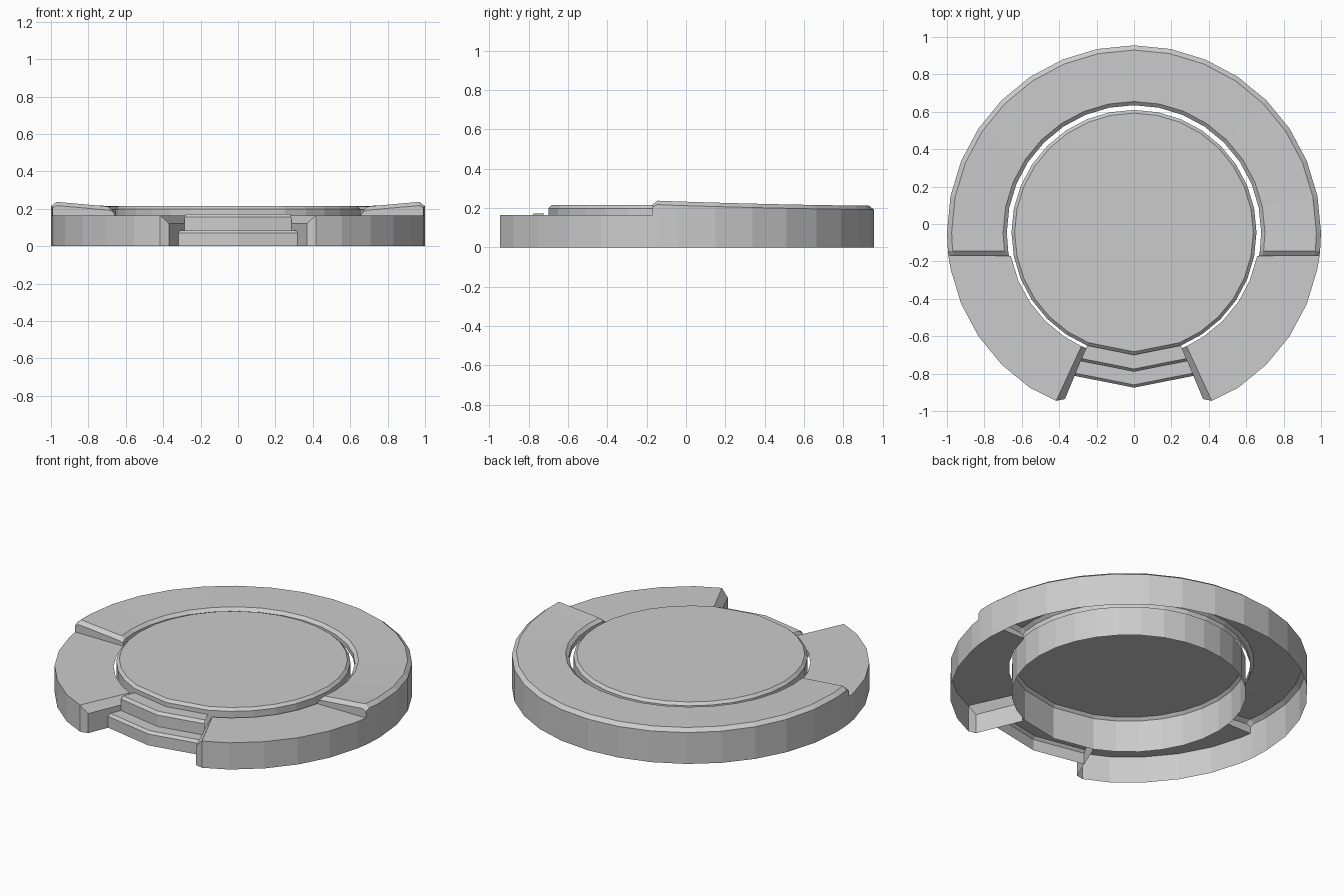
import bpy, bmesh
from math import sin, cos, radians, acos, degrees

if "Cube" in bpy.data.objects:
    bpy.data.objects.remove(bpy.data.objects["Cube"])

CY = -0.045          # centre of all arcs
STEP = 11.25         # 32-sided circle


def pt(r, z, t):
    """Polar point, t in degrees clockwise from the back (+y)."""
    return (r * sin(radians(t)), CY + r * cos(radians(t)), z)


def angle_at(r, y):
    return degrees(acos((y - CY) / r))


def loft(name, rows):
    """Skin the right half through rows of points, then mirror it."""
    bm = bmesh.new()
    grid = [[bm.verts.new(p) for p in row] for row in rows]
    for a, b in zip(grid, grid[1:]):
        for j in range(len(a) - 1):
            bm.faces.new((a[j], a[j + 1], b[j + 1], b[j]))
    bmesh.ops.remove_doubles(bm, verts=bm.verts, dist=0.0005)
    me = bpy.data.meshes.new(name)
    bm.to_mesh(me)
    bm.free()
    ob = bpy.data.objects.new(name, me)
    bpy.context.collection.objects.link(ob)
    m = ob.modifiers.new("mirror", 'MIRROR')
    m.use_clip = True
    return ob


def raised(zo):
    return [(1, 0), (1, zo - 0.02), (0.975, zo), (0.70, 0.212), (0.68, 0.195), (0.68, 0.165)]


# Ring: raised rear part, its outer edge rising towards the front ends
rows = []
for i in range(9):
    t = i * STEP
    zo = 0.212 + 0.025 * ((1 - cos(radians(t))) / 1.12) ** 1.5
    rows.append([pt(r, z, t) for r, z in raised(zo)])

# Bevelled end of the raised part, cut straight across
rows.append([pt(r, z, angle_at(r, -0.145)) for r, z in raised(0.237)])
lip = [(1, 0), (1, 0.205), (0.975, 0.217), (0.70, 0.192), (0.68, 0.185), (0.68, 0.165)]
rows.append([pt(r, z, angle_at(r, -0.17)) for r, z in lip])
low = [(1, 0), (1, 0.165), (0.975, 0.165), (0.70, 0.165), (0.67, 0.165), (0.67, 0.165)]
rows.append([pt(r, z, angle_at(r, -0.17)) for r, z in low])

# Low front part of the ring and its bevelled end wall beside the steps
for i in range(9, 14):
    rows.append([pt(r, z, i * STEP) for r, z in low])
rows.append([pt(min(r, 0.992), z, 155.2) for r, z in low])
rows.append([pt(min(r, 0.964), min(z, 0.12), 157.5) for r, z in low])
rows.append([pt(min(r, 0.964), 0, 157.5) for r, z in low])
loft("outer_ring", rows)

# Central platform, hollow underneath, with a coarser front edge
disc = [(0.655, 0), (0.655, 0.198), (0.638, 0.214), (0, 0.214)]
turns = [i * STEP for i in range(15)] + [180]
loft("platform", [[pt(r, z, t) for r, z in disc] for t in turns])

# Two bevelled front steps
stairs = [(0.83, 0), (0.83, 0.07), (0.815, 0.085), (0.745, 0.085),
          (0.745, 0.155), (0.73, 0.172), (0.655, 0.172)]
loft("front_steps", [[pt(r, z, t) for r, z in stairs] for t in (157.5, 180)])
